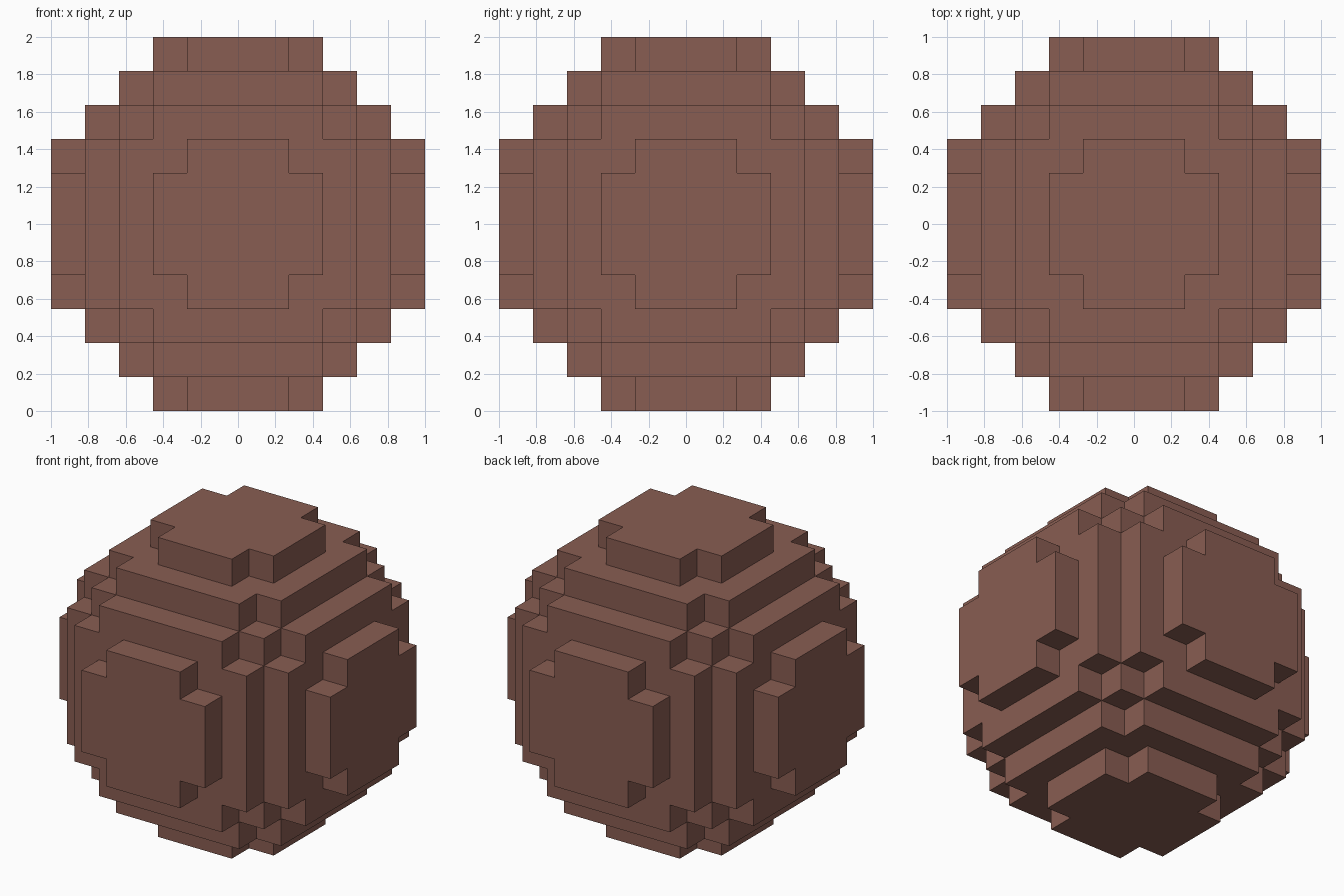
import bpy
import bmesh
from mathutils import Vector
from itertools import product

cube = bpy.data.objects.get("Cube")
if cube:
    bpy.data.objects.remove(cube, do_unlink=True)

HALF = 5                    # blocks from the middle block to the outside
UNIT = 2 / (2 * HALF + 1)   # size of one block
LIMIT = 30                  # squared radius of the ball, in blocks

# Clay brown material
clay = bpy.data.materials.new("clay_brown")
clay.use_nodes = True
colour = (0.25, 0.11, 0.085, 1)
clay.diffuse_color = colour
clay.node_tree.nodes["Principled BSDF"].inputs["Base Color"].default_value = colour


def inside(cell):
    return cell.length_squared <= LIMIT + 0.5


# Outer faces of every block that lies within the ball
bm = bmesh.new()
axes = [Vector(a) for a in ((1, 0, 0), (0, 1, 0), (0, 0, 1))]
centre = Vector((0, 0, 1))
for cell in map(Vector, product(range(-HALF, HALF + 1), repeat=3)):
    if not inside(cell):
        continue
    for i, sign in product(range(3), (-1, 1)):
        normal = axes[i] * sign
        if inside(cell + normal):
            continue
        u, v = axes[(i + 1) % 3] / 2, axes[(i + 2) % 3] / 2 * sign
        middle = cell + normal / 2
        corners = (middle - u - v, middle + u - v, middle + u + v, middle - u + v)
        bm.faces.new([bm.verts.new(c * UNIT + centre) for c in corners])

# Weld the blocks and merge flat regions
bmesh.ops.remove_doubles(bm, verts=bm.verts[:], dist=UNIT / 100)
bmesh.ops.dissolve_limit(bm, angle_limit=0.01, verts=bm.verts[:], edges=bm.edges[:])

mesh = bpy.data.meshes.new("block_ball")
bm.to_mesh(mesh)
bm.free()
mesh.materials.append(clay)
ball = bpy.data.objects.new("block_ball", mesh)
bpy.context.collection.objects.link(ball)
